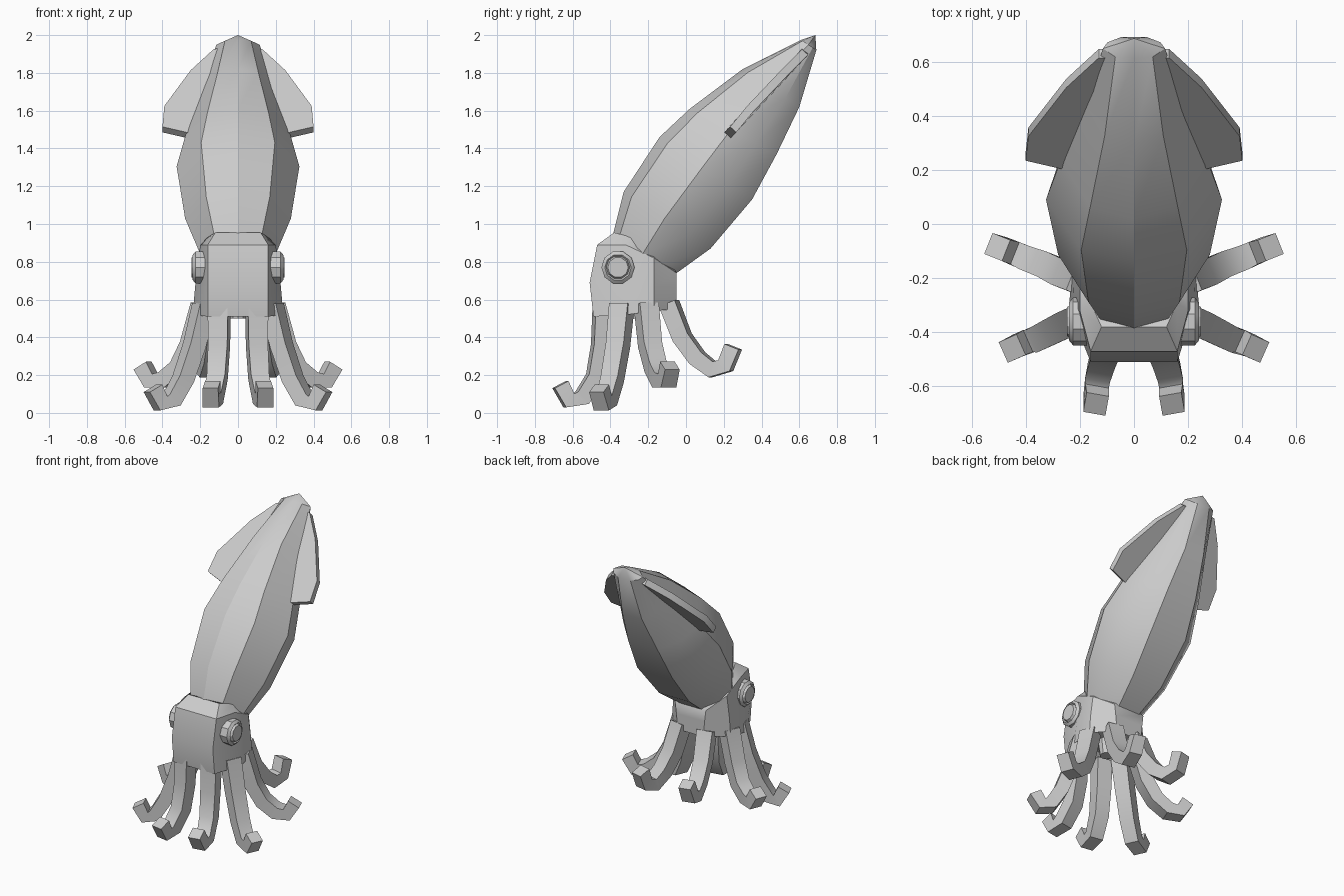
import bpy, bmesh, math
from mathutils import Vector, Matrix

cube = bpy.data.objects.get("Cube")
if cube:
    bpy.data.objects.remove(cube, do_unlink=True)

grey = bpy.data.materials.new("pale grey")
grey.use_nodes = True
COLOUR = (0.6, 0.6, 0.6, 1)
grey.diffuse_color = COLOUR
grey.node_tree.nodes["Principled BSDF"].inputs["Base Color"].default_value = COLOUR


def finish(bm, name, angle=30):
    bmesh.ops.recalc_face_normals(bm, faces=bm.faces)
    mesh = bpy.data.meshes.new(name)
    bm.to_mesh(mesh)
    bm.free()
    mesh.materials.append(grey)
    ob = bpy.data.objects.new(name, mesh)
    bpy.context.collection.objects.link(ob)
    bpy.ops.object.select_all(action='DESELECT')
    ob.select_set(True)
    bpy.context.view_layer.objects.active = ob
    bpy.ops.object.shade_smooth_by_angle(angle=math.radians(angle))
    return ob


def loft(name, rings, tip=None, angle=30):
    """Skin a list of closed rings; close the end with a cap or a point."""
    bm = bmesh.new()
    loops = [[bm.verts.new(p) for p in ring] for ring in rings]
    n = len(loops[0])
    for a, b in zip(loops, loops[1:]):
        for i in range(n):
            j = (i + 1) % n
            bm.faces.new((a[i], a[j], b[j], b[i]))
    bm.faces.new(loops[0])
    if tip:
        end = bm.verts.new(tip)
        for i in range(n):
            bm.faces.new((loops[-1][i], loops[-1][(i + 1) % n], end))
    else:
        bm.faces.new(loops[-1])
    return finish(bm, name, angle)


def mirrored(half):
    """Close a half ring of points by reflecting it across x = 0."""
    return half + [(-x, y, z) for x, y, z in reversed(half) if abs(x) > 1e-6]


# Mantle: dorsal point, ventral point (y, z) and half width of each ring
stations = [
    ((-0.39, 0.93), (-0.05, 0.74), 0.20),
    ((-0.33, 1.17), (0.13, 0.87), 0.28),
    ((-0.14, 1.46), (0.35, 1.13), 0.325),
    ((0.02, 1.61), (0.48, 1.37), 0.27),
    ((0.30, 1.82), (0.60, 1.62), 0.18),
    ((0.61, 1.975), (0.69, 1.92), 0.115),
]
section = [(0, 0), (0.6, 0.09), (1, 0.47), (0.85, 0.76), (0.42, 1)]
rings = []
for top, under, width in stations:
    t, u = Vector(top), Vector(under)
    half = []
    for across, depth in section:
        p = t.lerp(u, depth)
        half.append((across * width, p.x, p.y))
    rings.append(mirrored(half))
loft("mantle", rings, tip=(0, 0.685, 2.0))

# Head: half rings of front, cheek, rear cheek and nape corners
head_halves = [
    [(0.11, -0.40, 0.60), (0.16, -0.29, 0.60), (0.15, -0.18, 0.61), (0.06, -0.11, 0.62)],
    [(0.16, -0.49, 0.51), (0.24, -0.31, 0.52), (0.23, -0.17, 0.54), (0.10, -0.05, 0.55)],
    [(0.16, -0.51, 0.69), (0.225, -0.30, 0.69), (0.22, -0.17, 0.67), (0.11, -0.05, 0.66)],
    [(0.16, -0.47, 0.89), (0.20, -0.32, 0.89), (0.20, -0.17, 0.82), (0.12, -0.05, 0.74)],
    [(0.12, -0.38, 0.955), (0.16, -0.29, 0.93), (0.16, -0.17, 0.85), (0.10, -0.06, 0.76)],
]
loft("head", [mirrored(h) for h in head_halves])

# Mouth under the head
bm = bmesh.new()
bmesh.ops.create_cone(bm, cap_ends=True, segments=10, radius1=0.045, radius2=0.065,
                      depth=0.12, matrix=Matrix.Translation((0, -0.27, 0.56)))
finish(bm, "mouth")

# Arm centre lines on the model's left side
arms = {
    "front_arm": [(0.10, -0.44, 0.57), (0.10, -0.45, 0.36), (0.11, -0.48, 0.19),
                  (0.13, -0.55, 0.08), (0.14, -0.62, 0.065), (0.14, -0.665, 0.15)],
    "front_side_arm": [(0.18, -0.34, 0.57), (0.23, -0.36, 0.36), (0.29, -0.39, 0.18),
                       (0.35, -0.42, 0.07), (0.41, -0.44, 0.05), (0.45, -0.46, 0.13)],
    "rear_side_arm": [(0.19, -0.21, 0.57), (0.25, -0.19, 0.36), (0.31, -0.16, 0.24),
                      (0.39, -0.13, 0.175), (0.46, -0.10, 0.17), (0.505, -0.085, 0.25)],
    "rear_arm": [(0.10, -0.09, 0.58), (0.12, -0.02, 0.40), (0.14, 0.06, 0.29),
                 (0.16, 0.14, 0.23), (0.18, 0.21, 0.25), (0.18, 0.25, 0.35)],
}


def arm(name, path):
    pts = [Vector(p) for p in path]
    reach = pts[-1] - pts[0]
    side = Vector((-reach.y, reach.x, 0)).normalized()
    rings = []
    for i, p in enumerate(pts):
        along = (pts[min(i + 1, len(pts) - 1)] - pts[max(i - 1, 0)]).normalized()
        out = along.cross(side).normalized()
        w = 0.054 - 0.0025 * i
        d = 0.046 - 0.001 * i
        rings.append([p + side * a * w + out * b * d
                      for a, b in ((-1, -1), (1, -1), (1, 1), (-1, 1))])
    loft(name, rings)


# Fin outline and the direction through its thickness
fin = [(0.09, 0.63, 1.92), (0.13, 0.63, 1.91), (0.25, 0.52, 1.80), (0.39, 0.34, 1.61),
       (0.40, 0.25, 1.50), (0.27, 0.22, 1.47), (0.12, 0.25, 1.51)]
thick = Vector((0, 0.74, -0.67)) * 0.022

for s, label in ((1, "left"), (-1, "right")):
    for name, path in arms.items():
        arm(label + "_" + name, [(s * x, y, z) for x, y, z in path])

    outline = [Vector((s * x, y, z)) for x, y, z in fin]
    loft(label + "_fin", [[p - thick for p in outline], [p + thick for p in outline]])

    # Eye: bevelled disc with a raised inner pupil
    steps = [(0.17, 0.088), (0.225, 0.088), (0.24, 0.070), (0.232, 0.062), (0.247, 0.054)]
    eye = []
    for x, r in steps:
        eye.append([(s * x, -0.36 + r * math.cos(k * math.pi / 5),
                     0.77 + r * math.sin(k * math.pi / 5)) for k in range(10)])
    loft(label + "_eye", eye, angle=25)
